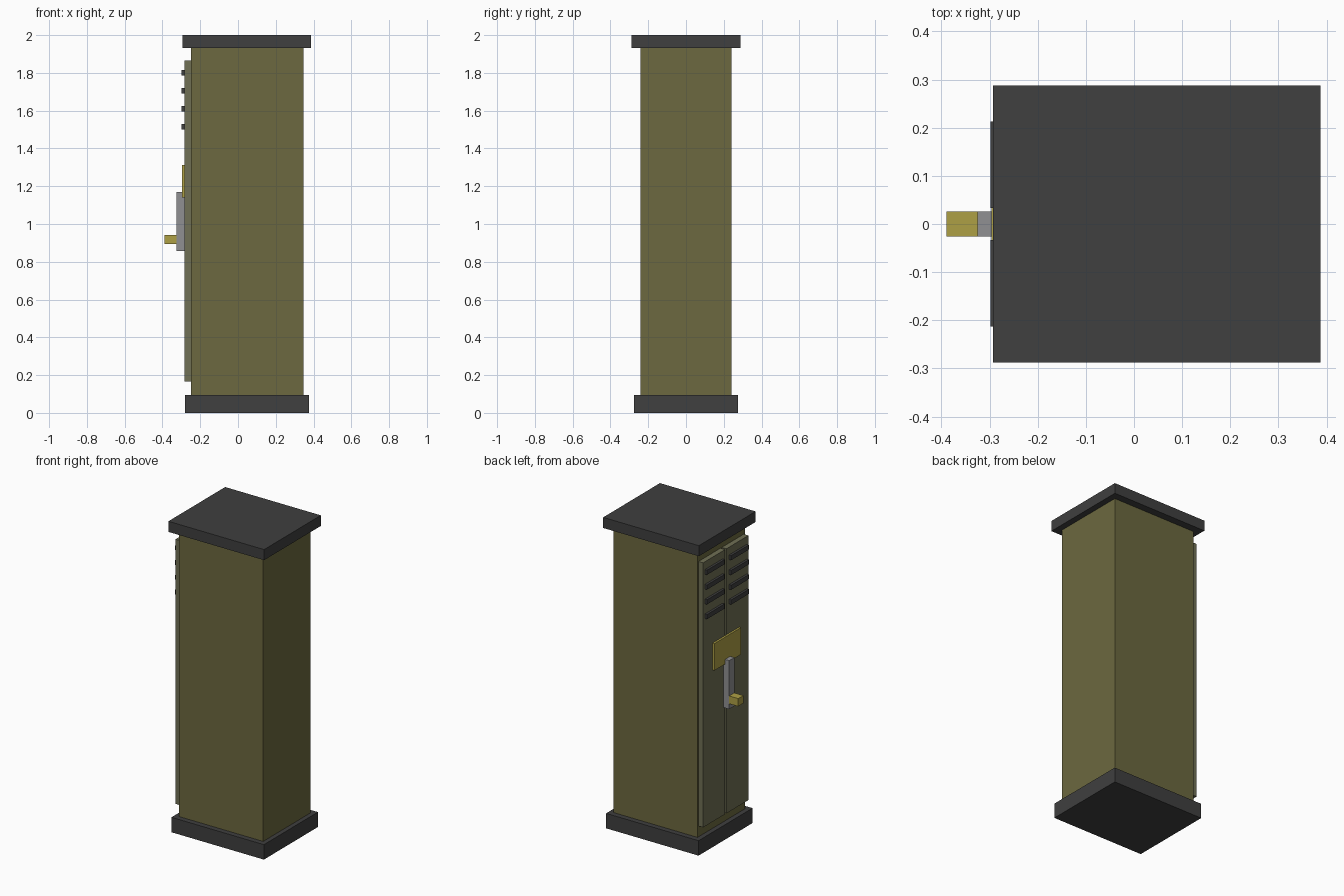
import bpy, bmesh
from mathutils import Vector

if "Cube" in bpy.data.objects:
    bpy.data.objects.remove(bpy.data.objects["Cube"])


def material(name, rgb):
    m = bpy.data.materials.new(name)
    m.diffuse_color = (*rgb, 1)
    m.use_nodes = True
    m.node_tree.nodes["Principled BSDF"].inputs["Base Color"].default_value = m.diffuse_color
    return m


OLIVE = material("olive_paint", (0.15, 0.14, 0.05))
DOOR = material("door_paint", (0.16, 0.16, 0.09))
DARK = material("dark_metal", (0.05, 0.05, 0.05))
YELLOW = material("yellow_paint", (0.42, 0.35, 0.06))
STEEL = material("steel", (0.28, 0.28, 0.29))


def box(name, x, y, z, mat):
    """Box from (min, max) ranges on each axis."""
    bm = bmesh.new()
    bmesh.ops.create_cube(bm, size=1)
    lo, hi = (Vector(v) for v in zip(x, y, z))
    bmesh.ops.scale(bm, vec=hi - lo, verts=bm.verts)
    mesh = bpy.data.meshes.new(name)
    bm.to_mesh(mesh)
    bm.free()
    mesh.materials.append(mat)
    ob = bpy.data.objects.new(name, mesh)
    ob.location = (lo + hi) / 2
    bpy.context.collection.objects.link(ob)
    return ob


# Cabinet shell
box("base", (-0.281, 0.376), (-0.274, 0.274), (0, 0.096), DARK)
box("body", (-0.25, 0.347), (-0.24, 0.24), (0.096, 1.932), OLIVE)
box("cap", (-0.293, 0.387), (-0.288, 0.288), (1.932, 2.0), DARK)

# Paired doors with vent slats, on the -x side
for side, s in (("left", 1), ("right", -1)):
    def span(a, b):
        return tuple(sorted((s * a, s * b)))
    box(f"{side}_door", (-0.283, -0.25), span(0.006, 0.23), (0.165, 1.865), DOOR)
    for i in range(4):
        z = 1.80 - 0.095 * i
        box(f"{side}_vent_slat_{i + 1}", (-0.298, -0.28), span(0.033, 0.213),
            (z - 0.015, z + 0.015), DARK)

# Sign plate, lock bar and handle
box("warning_plate", (-0.296, -0.283), (-0.135, 0.135), (1.14, 1.313), YELLOW)
box("lock_bar", (-0.325, -0.283), (-0.026, 0.026), (0.858, 1.17), STEEL)
box("handle", (-0.389, -0.325), (-0.026, 0.026), (0.893, 0.943), YELLOW)
